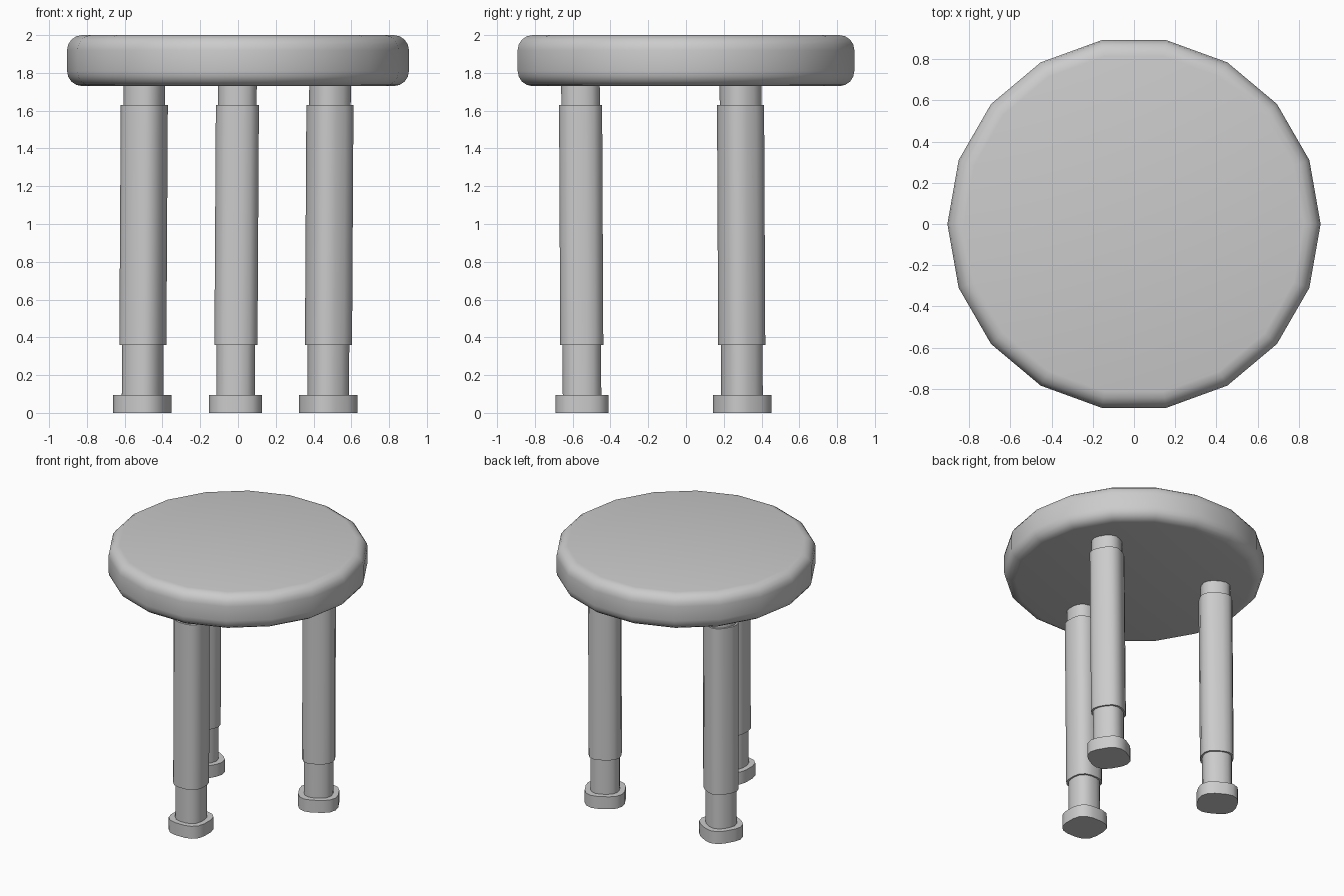
import bpy, bmesh
from math import sin, cos, pi, radians
from mathutils import Vector, Matrix

if "Cube" in bpy.data.objects:
    bpy.data.objects.remove(bpy.data.objects["Cube"])


def loft(name, rings, smooth_angle):
    # Skin a stack of equal-length rings and cap both ends
    bm = bmesh.new()
    loops = [[bm.verts.new(p) for p in ring] for ring in rings]
    n = len(loops[0])
    for a, b in zip(loops, loops[1:]):
        for i in range(n):
            j = (i + 1) % n
            bm.faces.new((a[i], a[j], b[j], b[i]))
    bm.faces.new(loops[0][::-1])
    bm.faces.new(loops[-1])
    mesh = bpy.data.meshes.new(name)
    bm.to_mesh(mesh)
    bm.free()
    ob = bpy.data.objects.new(name, mesh)
    bpy.context.collection.objects.link(ob)
    bpy.ops.object.select_all(action='DESELECT')
    ob.select_set(True)
    bpy.context.view_layer.objects.active = ob
    bpy.ops.object.shade_smooth_by_angle(angle=radians(smooth_angle))
    return ob


def rounded_square(size, radius, segments=3):
    half = size / 2 - radius
    pts = []
    for k in range(4):
        mid = k * pi / 2 + pi / 4
        cx, cy = half * 2 ** 0.5 * cos(mid), half * 2 ** 0.5 * sin(mid)
        for s in range(segments + 1):
            a = k * pi / 2 + s * pi / 2 / segments
            pts.append((cx + radius * cos(a), cy + radius * sin(a)))
    return pts


# Seat: 18-sided disc with rounded rims
SIDES, R, Z0, Z1, B, STEPS = 18, 0.905, 1.73, 2.0, 0.08, 4
arc = [i * pi / 2 / STEPS for i in range(STEPS + 1)]
profile = [(R - B + B * sin(a), Z0 + B - B * cos(a)) for a in arc]
profile += [(R - B + B * cos(a), Z1 - B + B * sin(a)) for a in arc]
seat = loft("seat", [[(r * cos(2 * pi * i / SIDES), r * sin(2 * pi * i / SIDES), z)
                      for i in range(SIDES)] for r, z in profile], 30)
# Crisp facets around the vertical side
sharp = seat.data.attributes.get("sharp_edge") or \
    seat.data.attributes.new("sharp_edge", 'BOOLEAN', 'EDGE')
for e in seat.data.edges:
    za, zb = (seat.data.vertices[v].co.z for v in e.vertices)
    if abs(za - zb) > 0.1:
        sharp.data[e.index].value = True

# Leg parts: name, section width, corner radius, bottom and top
PARTS = [("foot", 0.28, 0.10, 0.0, 0.095),
         ("inner_leg", 0.204, 0.08, 0.09, 1.75),
         ("leg_sleeve", 0.228, 0.085, 0.36, 1.63)]
# Legs: label, position on the floor, turn about the vertical
LEGS = [("front", (-0.013, -0.55), 0),
        ("back_right", (0.477, 0.297), 120),
        ("back_left", (-0.506, 0.297), 240)]

for label, (px, py), turn in LEGS:
    rot = Matrix.Rotation(radians(turn), 3, 'Z')
    for part, width, radius, z0, z1 in PARTS:
        rings = []
        for z in (z0, z1):
            # The legs lean very slightly
            lean = 0 if part == "foot" else z
            centre = Vector((px + 0.006 * lean, py - 0.005 * lean, z))
            rings.append([centre + rot @ Vector((x, y, 0))
                          for x, y in rounded_square(width, radius)])
        loft(f"{label}_{part}", rings, 35)
